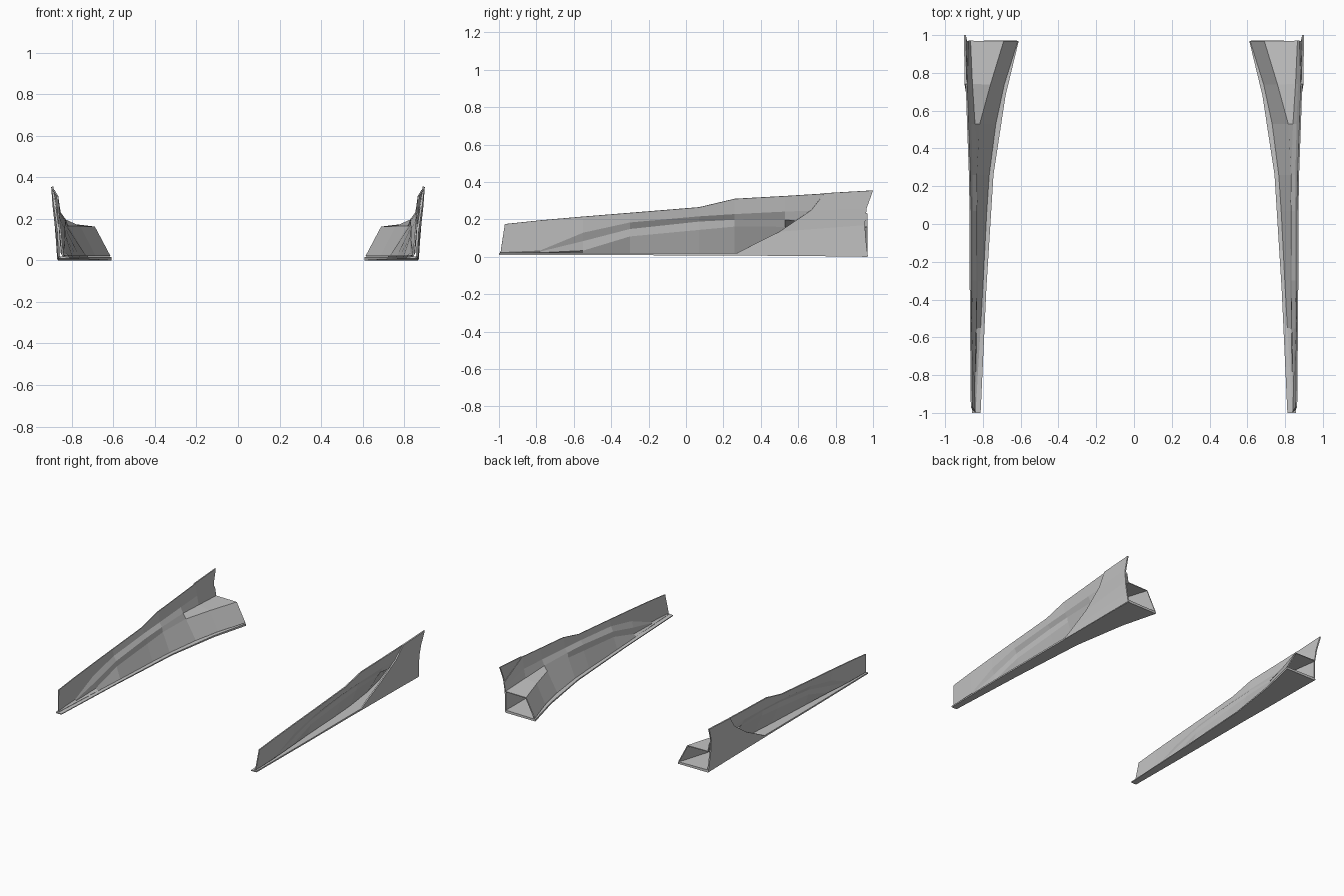
import bpy

cube = bpy.data.objects.get("Cube")
if cube:
    bpy.data.objects.remove(cube, do_unlink=True)

grey = bpy.data.materials.new("plain grey")
grey.use_nodes = True
colour = (0.55, 0.55, 0.55, 1)
grey.diffuse_color = colour
grey.node_tree.nodes["Principled BSDF"].inputs["Base Color"].default_value = colour


def loft(name, rows, closed=False, thickness=0.0):
    """Join matching rows of points into a surface, mirrored to both sides."""
    width = len(rows[0])
    points = [point for row in rows for point in row]
    spans = width if closed else width - 1
    faces = []
    for row in range(len(rows) - 1):
        for column in range(spans):
            here = row * width + column
            beside = row * width + (column + 1) % width
            faces.append((here, beside, beside + width, here + width))
    if closed:
        last = (len(rows) - 1) * width
        faces.append(tuple(reversed(range(width))))
        faces.append(tuple(range(last, last + width)))
    mesh = bpy.data.meshes.new(name)
    mesh.from_pydata(points, [], faces)
    mesh.materials.append(grey)
    part = bpy.data.objects.new(name, mesh)
    bpy.context.collection.objects.link(part)
    if thickness:
        solid = part.modifiers.new("thickness", "SOLIDIFY")
        solid.thickness = thickness
        solid.offset = 0
    mirror = part.modifiers.new("both sides", "MIRROR")
    mirror.use_axis = (True, False, False)
    mirror.use_mirror_merge = False
    return part


# Side panel: top edge, recess rim, recess floor, slot lip, channel foot
floor_top = 0.02
stations = [
    (-0.995, (0.86, 0.175), (0.845, 0.027), (0.844, 0.025), (0.842, 0.023), 0.84),
    (-0.78, (0.862, 0.195), (0.85, 0.035), (0.845, 0.03), (0.84, 0.025), 0.828),
    (-0.55, (0.864, 0.215), (0.855, 0.13), (0.839, 0.085), (0.836, 0.035), 0.815),
    (-0.3, (0.866, 0.235), (0.857, 0.185), (0.837, 0.15), (0.832, 0.11), 0.802),
    (0.07, (0.867, 0.265), (0.857, 0.218), (0.835, 0.19), (0.83, 0.145), 0.783),
    (0.26, (0.87, 0.31), (0.858, 0.23), (0.836, 0.2), (0.829, 0.163), 0.77),
    (0.53, (0.88, 0.325), (0.865, 0.243), (0.845, 0.2), (0.82, 0.163), 0.735),
    (0.74, (0.887, 0.338), (0.872, 0.25), (0.858, 0.18), (0.762, 0.162), 0.69),
    (0.97, (0.88, 0.23), (0.875, 0.2), (0.868, 0.162), (0.692, 0.16), 0.618),
]
panel_rows = []
for index, (y, *profile, foot) in enumerate(stations):
    lean = 0.15 if index == 0 else 0
    row = [(x, y + lean * z, z) for x, z in profile]
    panel_rows.append(row + [(foot, y, floor_top)])
loft("side_panel_and_channel", panel_rows, thickness=0.008)

# Floor plate: widens towards the back
floor_rows = []
for y, inner, outer, under in [
    (-1, 0.812, 0.858, 0.01),
    (-0.35, 0.782, 0.864, 0.009),
    (0.26, 0.744, 0.865, 0.007),
    (0.68, 0.68, 0.867, 0.004),
    (0.97, 0.61, 0.868, 0),
]:
    floor_rows.append([(inner, y, under), (outer, y, under),
                       (outer, y, floor_top), (inner, y, floor_top - 0.004)])
loft("floor_plate", floor_rows, closed=True)

# Rear flare: outer skin with a swept front edge and curved back edge
flare_rows = []
for z, z_back, x_front, x_back, front, back in [
    (0.008, 0.004, 0.862, 0.866, 0.25, 0.972),
    (0.06, 0.08, 0.862, 0.871, 0.35, 0.963),
    (0.135, 0.17, 0.865, 0.878, 0.5, 0.956),
    (0.25, 0.26, 0.881, 0.888, 0.67, 0.966),
    (0.34, 0.355, 0.892, 0.895, 0.74, 1),
]:
    flare_rows.append([(x_front, front, z), (x_back, back, z_back)])
loft("rear_flare", flare_rows, thickness=0.01)
